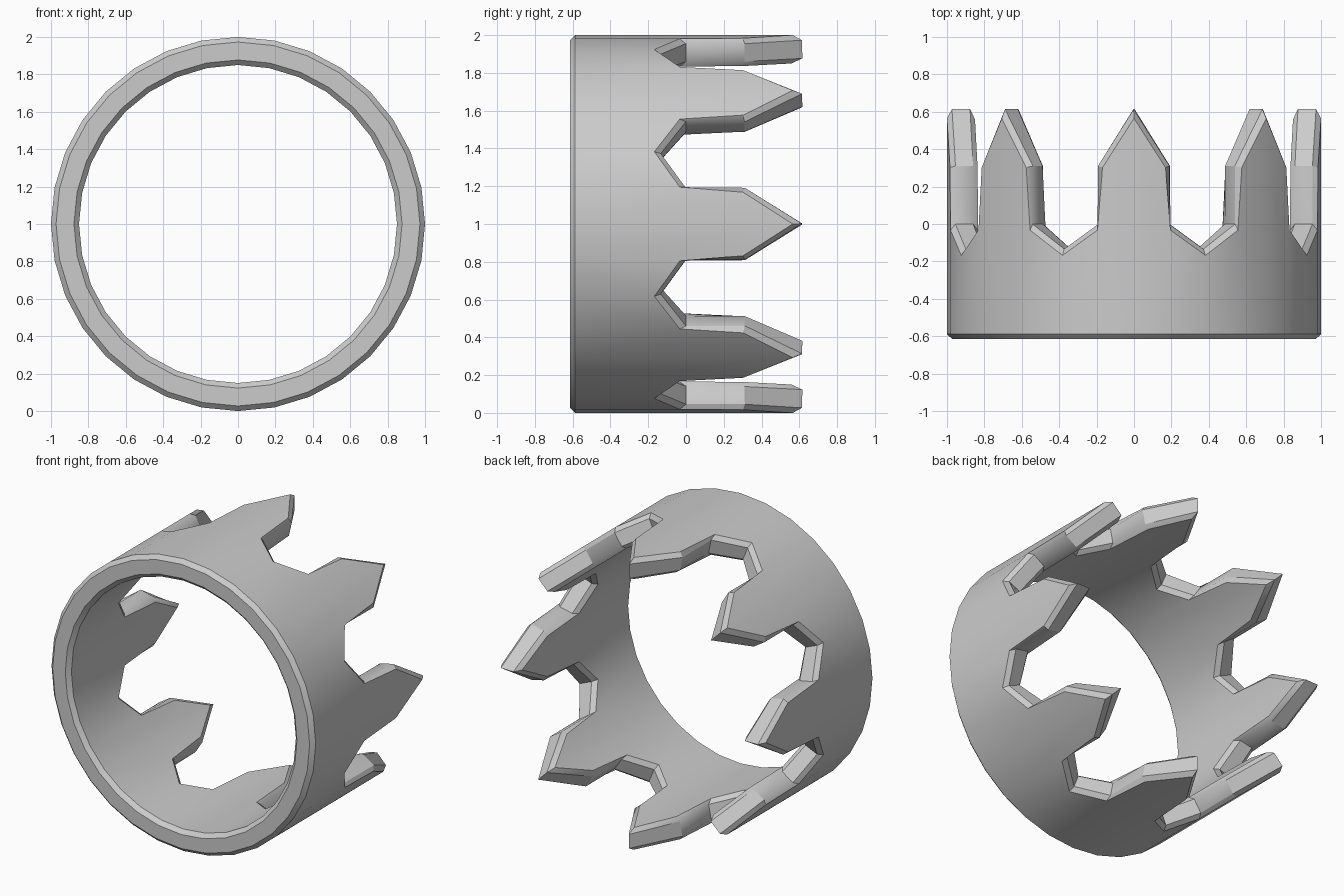
import bpy, bmesh, math

if "Cube" in bpy.data.objects:
    bpy.data.objects.remove(bpy.data.objects["Cube"])

SEG, R_OUT, R_IN = 32, 1.0, 0.85
BOTTOM, TIP, SHOULDER, ROOT, NOTCH = -0.615, 0.615, 0.31, 0.0, -0.135
BEVEL = 0.027

bm = bmesh.new()


def column(i, radius):
    # y heights of one column: tip, tooth side, notch, tooth side (8 teeth)
    ys = {0: [BOTTOM, TIP], 1: [BOTTOM, ROOT, SHOULDER],
          2: [BOTTOM, NOTCH], 3: [BOTTOM, ROOT, SHOULDER]}[i % 4]
    a = 2 * math.pi * i / SEG
    return [bm.verts.new((radius * math.sin(a), y, 1 + radius * math.cos(a))) for y in ys]


def wall(radius):
    cols = [column(i, radius) for i in range(SEG)]
    bottom, top = [], []
    for i in range(SEG):
        a, b = cols[i], cols[(i + 1) % SEG]
        # tooth halves reach the shoulder, notch halves stop at the root
        if i % 4 in (1, 2):
            a, b = a[:2], b[:2]
        bm.faces.new(a + b[::-1])
        bottom.append(cols[i][0])
        top += {0: cols[i][1:], 1: cols[i][:0:-1], 2: cols[i][1:], 3: cols[i][1:]}[i % 4]
    return bottom, top


# outer and inner walls joined by the two rims
outer, inner = wall(R_OUT), wall(R_IN)
rim_edges = []
for lo, li in zip(outer, inner):
    n = len(lo)
    for k in range(n):
        m = (k + 1) % n
        bm.faces.new((lo[k], lo[m], li[m], li[k]))
        rim_edges += [bm.edges.get((lo[k], lo[m])), bm.edges.get((li[k], li[m]))]
bmesh.ops.recalc_face_normals(bm, faces=bm.faces[:])

# chamfer along every rim
bmesh.ops.bevel(bm, geom=rim_edges, offset=BEVEL, offset_type='OFFSET',
                segments=1, profile=0.5, affect='EDGES')
bmesh.ops.recalc_face_normals(bm, faces=bm.faces[:])

mesh = bpy.data.meshes.new("crown_ring")
bm.to_mesh(mesh)
bm.free()
ring = bpy.data.objects.new("crown_ring", mesh)
bpy.context.collection.objects.link(ring)
bpy.context.view_layer.objects.active = ring
ring.select_set(True)
bpy.ops.object.shade_smooth_by_angle(angle=math.radians(30))
